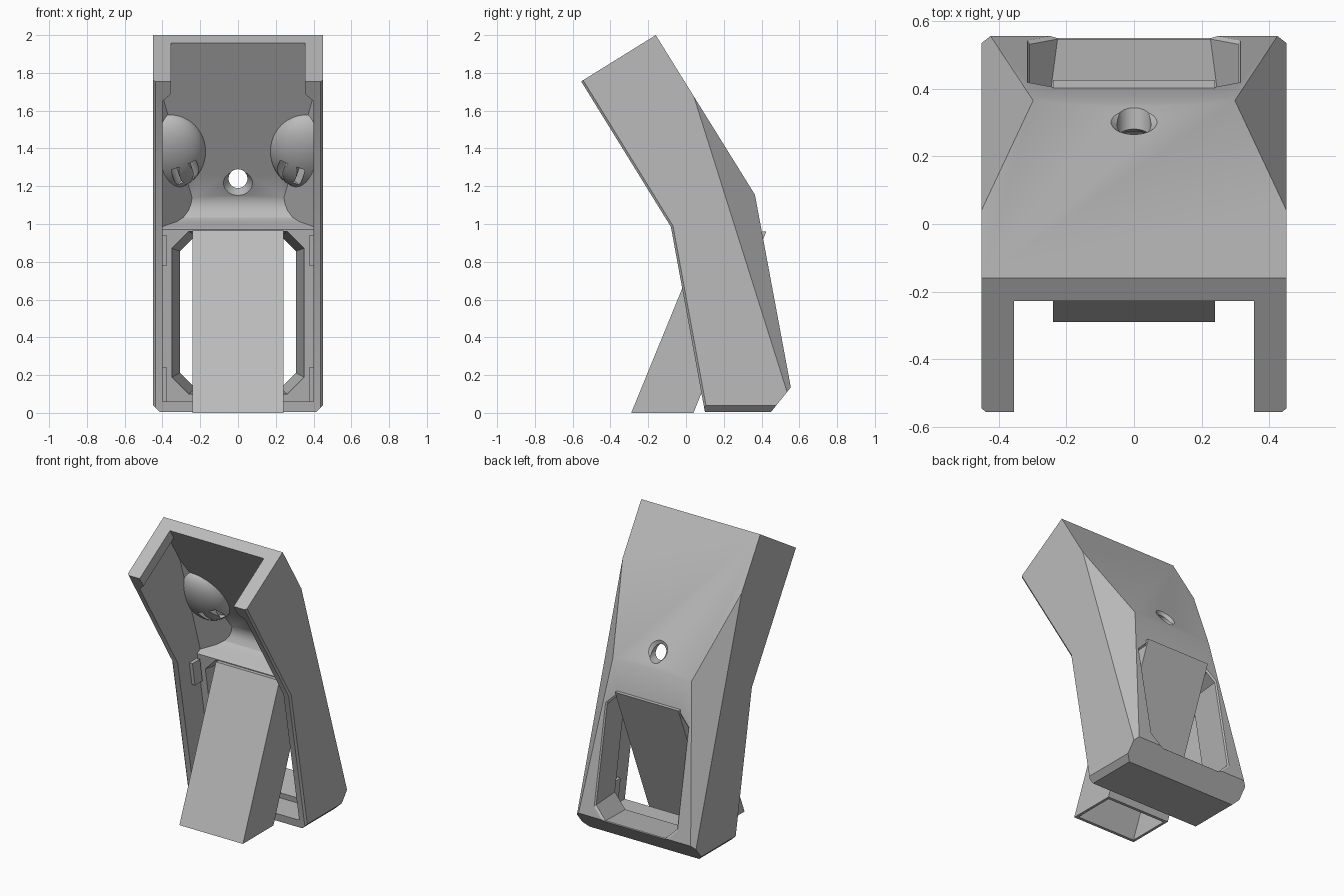
import bpy, bmesh, math
from mathutils import Vector, Matrix

if "Cube" in bpy.data.objects:
    bpy.data.objects.remove(bpy.data.objects["Cube"], do_unlink=True)

grey = bpy.data.materials.new("plain grey")
grey.use_nodes = True
grey.diffuse_color = (0.5, 0.5, 0.5, 1)
grey.node_tree.nodes["Principled BSDF"].inputs["Base Color"].default_value = (0.5, 0.5, 0.5, 1)

TILT = 0.556  # lean of the upper half
UP = Vector((0, -math.sin(TILT), math.cos(TILT)))
BACK = Vector((0, math.cos(TILT), math.sin(TILT)))


def leaned(t, s):
    """Side-profile point at t along the upper half and s through it."""
    p = UP * t + BACK * s
    return p.y, p.z


def finish(bm, name):
    bmesh.ops.recalc_face_normals(bm, faces=bm.faces)
    mesh = bpy.data.meshes.new(name)
    bm.to_mesh(mesh)
    bm.free()
    mesh.materials.append(grey)
    ob = bpy.data.objects.new(name, mesh)
    bpy.context.collection.objects.link(ob)
    return ob


def extrude(profile, half):
    bm = bmesh.new()
    face = bm.faces.new([bm.verts.new((-half, y, z)) for y, z in profile])
    ext = bmesh.ops.extrude_face_region(bm, geom=[face])
    moved = [v for v in ext["geom"] if isinstance(v, bmesh.types.BMVert)]
    bmesh.ops.translate(bm, verts=moved, vec=(2 * half, 0, 0))
    bmesh.ops.recalc_face_normals(bm, faces=bm.faces)
    return bm


def slice_sides(bm, co, no):
    """Trim both sides with a plane and its mirror image."""
    for side in (1, -1):
        cut = bmesh.ops.bisect_plane(
            bm, geom=bm.verts[:] + bm.edges[:] + bm.faces[:], clear_outer=True,
            plane_co=(side * co[0], co[1], co[2]), plane_no=(side * no[0], no[1], no[2]))
        edges = [e for e in cut["geom_cut"] if isinstance(e, bmesh.types.BMEdge)]
        bmesh.ops.holes_fill(bm, edges=[e for e in edges if e.is_boundary], sides=0)


def boolean(target, cutters, operation="DIFFERENCE"):
    for c in cutters:
        c.hide_render = True
        mod = target.modifiers.new("cut", "BOOLEAN")
        mod.operation, mod.object, mod.solver = operation, c, "EXACT"
    bpy.context.view_layer.update()
    graph = bpy.context.evaluated_depsgraph_get()
    mesh = bpy.data.meshes.new_from_object(target.evaluated_get(graph))
    target.modifiers.clear()
    target.data = mesh
    for c in cutters:
        bpy.data.objects.remove(c, do_unlink=True)


def octagon(bm, half, low, high, corner, plane):
    for sx in (1, -1):
        for z, inward in ((low, 1), (high, -1)):
            bm.verts.new((sx * half, plane(z + inward * corner), z + inward * corner))
            bm.verts.new((sx * (half - corner), plane(z), z))


def octagon_loft(first, second, name):
    bm = bmesh.new()
    octagon(bm, *first)
    octagon(bm, *second)
    bmesh.ops.convex_hull(bm, input=bm.verts[:])
    return finish(bm, name)


# Outer casing: bent slab, slim front bevel, slanted rear corners, chamfered foot
front = [(-0.555, 1.755), (-0.08, 0.985), (0.10, 0.005)]
bm = extrude([(-0.16, 2.0)] + front + [(0.45, 0.005), (0.555, 0.135), (0.365, 1.155)], 0.45)
on_front = lambda v: any(abs(v.co.y - y) + abs(v.co.z - z) < 1e-4 for y, z in front)
rim = [e for e in bm.edges if all(on_front(v) for v in e.verts)
       and abs(e.verts[0].co.x - e.verts[1].co.x) < 1e-4]
bmesh.ops.bevel(bm, geom=rim, offset=0.012, segments=1, affect="EDGES")
corner_no = (1, 0.954, 0.301)
slice_sides(bm, (0.45, 0.04, 1.68), corner_no)
slice_sides(bm, (0.45, 0, 0.04), (1, 0, -1))
casing = finish(bm, "casing")

# Main hollow: shallow below, a ramped shelf, then deep and open at the top
hollow_profile = [(-0.25, 0.06), (0.29, 0.06), (0.13, 0.97), (0.16, 0.985), (0.235, 1.012),
                  (0.265, 1.035), (0.282, 1.07), (0.285, 1.105), leaned(0.82, 0.84),
                  leaned(1.9, 0.84), leaned(1.9, 0.3), (-0.25, 0.95)]
bm = extrude(hollow_profile, 0.40)
slice_sides(bm, Vector((0.40, 0, 0)) + UP * 1.66, Vector((1, 0, 0)) + UP)
slice_sides(bm, (0.31, 0.04, 1.68), corner_no)
hollow = finish(bm, "hollow_cutter")

# Rounded humps left standing in the hollow
humps = []
for side in (1, -1):
    bm = bmesh.new()
    bmesh.ops.create_uvsphere(bm, u_segments=40, v_segments=24, radius=1)
    bm.transform(Matrix.Translation((side * 0.36, 0.14, 1.39))
                 @ Matrix.Rotation(TILT, 4, "X") @ Matrix.Diagonal((0.19, 0.12, 0.23, 1)))
    humps.append(finish(bm, "hump_cutter"))
boolean(hollow, humps)

# Narrower mouth at the top
mouth = finish(extrude([leaned(1.62, 0.3), leaned(1.62, 0.84),
                        leaned(1.92, 0.84), leaned(1.92, 0.3)], 0.355), "mouth_cutter")

# Tapered rear window with a bevelled edge
floor_y = lambda z: 0.13 + (0.97 - z) * 0.176
rear_y = lambda z: 0.365 + (1.155 - z) * 0.1863
window = octagon_loft((0.352, 0.098, 0.962, 0.09, lambda z: floor_y(z) - 0.01),
                      (0.302, 0.135, 0.935, 0.08, lambda z: rear_y(z) + 0.02), "window_cutter")
bevel = octagon_loft((0.295, 0.14, 0.93, 0.08, lambda z: rear_y(z) - 0.02),
                     (0.325, 0.11, 0.96, 0.085, lambda z: rear_y(z) + 0.01), "bevel_cutter")

# Cord hole, flared on both faces
bm = bmesh.new()
turn = Matrix.Translation((0, 0.27, 1.24)) @ Matrix.Rotation(-math.pi / 2, 4, "X")
bmesh.ops.create_cone(bm, cap_ends=True, segments=40, radius1=0.05, radius2=0.05, depth=0.5, matrix=turn)
hole = finish(bm, "hole_cutter")
flares = []
for offset, spin in ((0.04, 0), (-0.04, math.pi)):
    bm = bmesh.new()
    pose = (Matrix.Translation(Vector((0, 0.27, 1.24)) + BACK * offset)
            @ Matrix.Rotation(TILT - math.pi / 2 + spin, 4, "X"))
    bmesh.ops.create_cone(bm, cap_ends=True, segments=40, radius1=0.045, radius2=0.1, depth=0.05, matrix=pose)
    flares.append(finish(bm, "flare_cutter"))


# Curved strap passages through the humps
def ring(side):
    bm = bmesh.new()
    n, m = 32, 4
    grid = []
    for i in range(n):
        a = math.tau * i / n
        grid.append([bm.verts.new(((0.056 + dr) * math.cos(a), (0.056 + dr) * math.sin(a), dz))
                     for dr, dz in ((-0.017, -0.055), (0.017, -0.055), (0.017, 0.055), (-0.017, 0.055))])
    for i in range(n):
        for j in range(m):
            bm.faces.new((grid[i][j], grid[i - 1][j], grid[i - 1][(j + 1) % m], grid[i][(j + 1) % m]))
    bm.transform(Matrix.Translation((side * 0.275, 0.11, 1.27)) @ Matrix.Rotation(side * 0.35, 4, "Y")
                 @ Matrix.Rotation(TILT * 0.6, 4, "X"))
    return finish(bm, "strap_cutter")


boolean(casing, [hollow, mouth, window, bevel, hole] + flares + [ring(1), ring(-1)])

# Small retaining tabs on the inner walls
for label, low, high in (("lower", 0.06, 0.24), ("upper", 0.78, 0.94)):
    for side, word in ((1, "left"), (-1, "right")):
        bm = extrude([(floor_y(low) - 0.09, low), (floor_y(low) - 0.01, low),
                      (floor_y(high) - 0.01, high), (floor_y(high) - 0.09, high)], 0.014)
        bmesh.ops.translate(bm, verts=bm.verts, vec=(side * 0.39, 0, 0))
        finish(bm, f"{label}_{word}_tab")

# Slanted prop: a box open underneath
prop = finish(extrude([(-0.29, 0), (0.04, 0), (0.425, 0.96), (0.105, 0.965)], 0.24), "prop")
inner = finish(extrude([(-0.278, -0.02), (0.012, -0.02), (0.395, 0.94), (0.118, 0.945)], 0.222), "prop_cutter")
boolean(prop, [inner])

# Smooth the rounded areas only
bpy.ops.object.select_all(action="DESELECT")
casing.select_set(True)
bpy.context.view_layer.objects.active = casing
bpy.ops.object.shade_smooth_by_angle(angle=math.radians(25))
